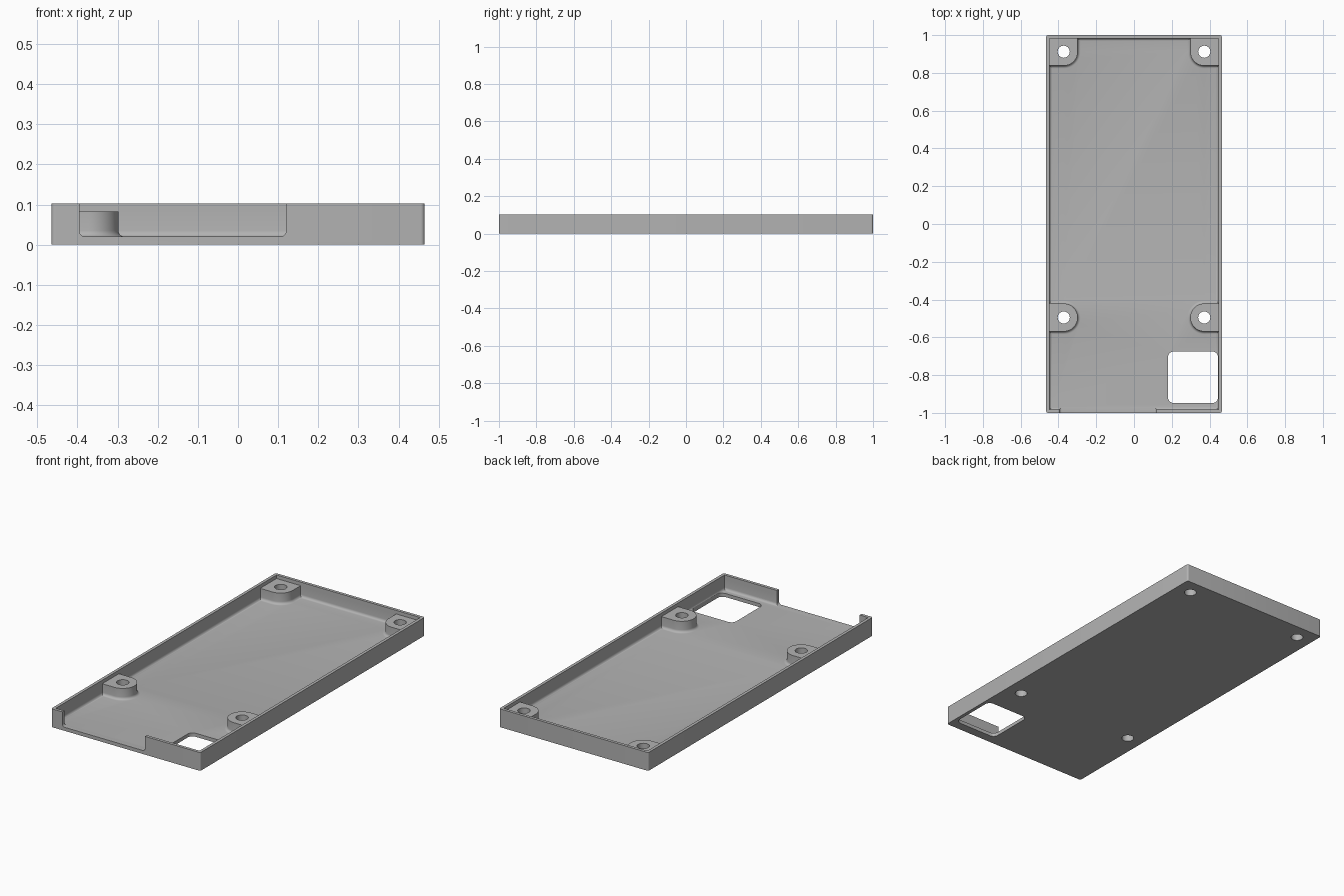
import bpy, bmesh
from math import radians, sin, cos
from mathutils import Matrix, Vector

if "Cube" in bpy.data.objects:
    bpy.data.objects.remove(bpy.data.objects["Cube"], do_unlink=True)

HX, HY, H = 0.465, 1.0, 0.103      # outer half sizes and height
WALL, FLOOR, BOSS_TOP = 0.017, 0.02, 0.083
IX, IY = HX - WALL, HY - WALL      # inner half sizes
BX, BOSS_Y, BR = 0.372, (-0.495, 0.912), 0.074
HOLE_R = 0.032

grey = bpy.data.materials.new("plain grey")
grey.use_nodes = True
colour = (0.45, 0.45, 0.45, 1)
grey.diffuse_color = colour
grey.node_tree.nodes["Principled BSDF"].inputs["Base Color"].default_value = colour


def arc(cx, cy, r, a0, a1, n=16):
    angles = [radians(a0 + (a1 - a0) * i / n) for i in range(n + 1)]
    return [(cx + r * cos(a), cy + r * sin(a)) for a in angles]


def rounded_rect(x0, x1, y0, y1, r):
    n = 6
    return (arc(x0 + r, y0 + r, r, 180, 270, n) + arc(x1 - r, y0 + r, r, 270, 360, n)
            + arc(x1 - r, y1 - r, r, 0, 90, n) + arc(x0 + r, y1 - r, r, 90, 180, n))


def prism(name, outline, z0, z1, fillet=0, matrix=None):
    """Extrude an outline upwards, optionally rounding its bottom rim."""
    bm = bmesh.new()
    base = bm.faces.new([bm.verts.new((x, y, z0)) for x, y in outline])
    rim = list(base.edges)
    top = bmesh.ops.extrude_face_region(bm, geom=[base], use_keep_orig=True)["geom"]
    moved = [v for v in top if isinstance(v, bmesh.types.BMVert)]
    bmesh.ops.translate(bm, verts=moved, vec=Vector((0, 0, z1 - z0)))
    bmesh.ops.recalc_face_normals(bm, faces=bm.faces)
    if fillet:
        bmesh.ops.bevel(bm, geom=rim, offset=fillet, offset_type='OFFSET',
                        segments=5, profile=0.5, affect='EDGES')
    if matrix:
        bm.transform(matrix)
    bmesh.ops.recalc_face_normals(bm, faces=bm.faces)
    mesh = bpy.data.meshes.new(name)
    bm.to_mesh(mesh)
    bm.free()
    mesh.materials.append(grey)
    obj = bpy.data.objects.new(name, mesh)
    bpy.context.collection.objects.link(obj)
    return obj


def cut(body, cutter):
    bpy.context.view_layer.objects.active = body
    mod = body.modifiers.new("cut", 'BOOLEAN')
    mod.operation, mod.solver, mod.object = 'DIFFERENCE', 'EXACT', cutter
    bpy.ops.object.modifier_apply(modifier=mod.name)
    bpy.data.objects.remove(cutter, do_unlink=True)


# Outer block with slightly softened upright corners
tray = prism("tray", rounded_rect(-HX, HX, -HY, HY, 0.01), 0, H)

# Lower cavity: outline steps around the screw bosses, rounded along the floor
mid, back = BOSS_Y
half = [(IX, -IY), (IX, mid - BR)]
half += arc(BX, mid, BR, 270, 90, 28)
half += [(IX, mid + BR), (IX, back - BR)]
half += arc(BX, back, BR, 270, 180, 14)
half += [(BX - BR, IY)]
outline = half + [(-x, y) for x, y in reversed(half)]
cut(tray, prism("cavity_cutter", outline, FLOOR, H + 0.1, fillet=0.015))

# Upper cavity: full inner rectangle above the boss tops
inner = [(-IX, -IY), (IX, -IY), (IX, IY), (-IX, IY)]
cut(tray, prism("upper_cutter", inner, BOSS_TOP, H + 0.15))

# Screw holes through bosses and floor
for sx in (-1, 1):
    for y in BOSS_Y:
        cut(tray, prism("hole_cutter", arc(sx * BX, y, HOLE_R, 0, 360, 32)[:-1], -0.1, 0.2))

# Window in the floor
cut(tray, prism("window_cutter", rounded_rect(0.18, 0.445, -0.948, -0.675, 0.03), -0.1, 0.06))

# Front notch: rounded at the bottom, open at the top
upright = Matrix.Rotation(radians(90), 4, 'X')
cut(tray, prism("notch_cutter", rounded_rect(-0.395, 0.12, FLOOR, 0.25, 0.014),
                0.96, 1.1, matrix=upright))

# Smooth the curved faces, keep edges crisp
bpy.ops.object.select_all(action='DESELECT')
tray.select_set(True)
bpy.context.view_layer.objects.active = tray
bpy.ops.object.shade_smooth_by_angle(angle=radians(30))
